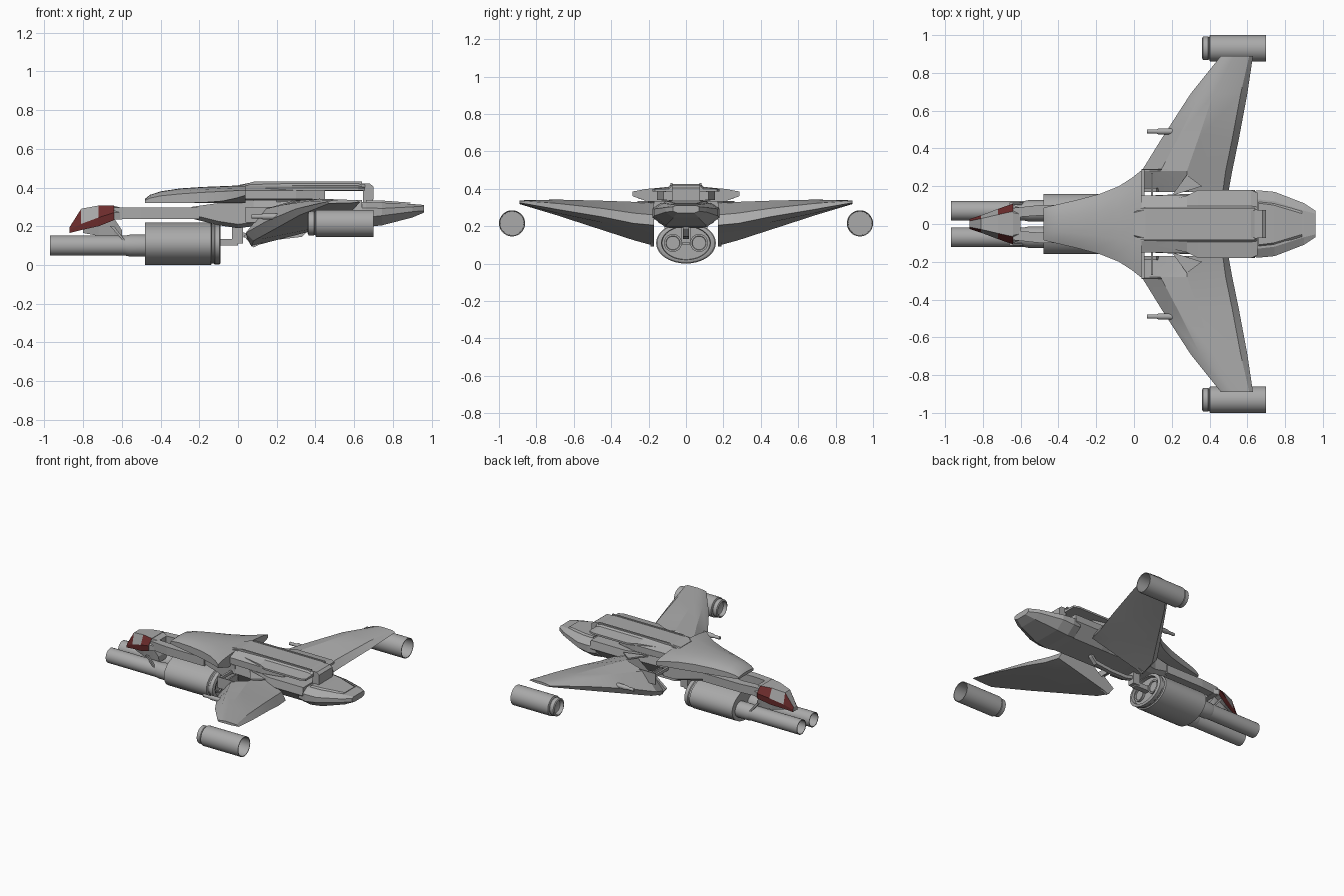
import bpy, bmesh, math

if "Cube" in bpy.data.objects:
    bpy.data.objects.remove(bpy.data.objects["Cube"])


def material(name, rgb):
    m = bpy.data.materials.new(name)
    m.diffuse_color = (*rgb, 1)
    m.use_nodes = True
    m.node_tree.nodes["Principled BSDF"].inputs["Base Color"].default_value = m.diffuse_color
    return m


GREY = material("hull grey", (0.40, 0.40, 0.40))
RED = material("window red", (0.15, 0.025, 0.025))


def finish(name, bm, mirror=False, angle=None):
    """Turn a bmesh into an object, optionally mirrored across y and smoothed."""
    bmesh.ops.remove_doubles(bm, verts=bm.verts, dist=1e-5)
    bmesh.ops.recalc_face_normals(bm, faces=bm.faces)
    me = bpy.data.meshes.new(name)
    bm.to_mesh(me)
    bm.free()
    ob = bpy.data.objects.new(name, me)
    bpy.context.collection.objects.link(ob)
    me.materials.append(GREY)
    if mirror:
        ob.modifiers.new("mirror", "MIRROR").use_axis = (False, True, False)
    if angle:
        bpy.ops.object.select_all(action="DESELECT")
        ob.select_set(True)
        bpy.context.view_layer.objects.active = ob
        bpy.ops.object.shade_smooth_by_angle(angle=math.radians(angle))
    return ob


def loft(name, rings, mirror=False, angle=None):
    """Skin a row of equal-sized closed rings and cap both ends."""
    bm = bmesh.new()
    rows = [[bm.verts.new(p) for p in r] for r in rings]
    n = len(rows[0])
    for a, b in zip(rows, rows[1:]):
        for i in range(n):
            j = (i + 1) % n
            bm.faces.new((a[i], a[j], b[j], b[i]))
    bm.faces.new(rows[0])
    bm.faces.new(rows[-1])
    return finish(name, bm, mirror, angle)


def body(name, stations, angle=None):
    """Symmetric hull: each station is x and a half profile of (y, z) from top to bottom."""
    return loft(name, [[(x, y, z) for y, z in h] + [(x, -y, z) for y, z in reversed(h)]
                       for x, h in stations], angle=angle)


def prism(name, outline, y0, y1, mirror=False):
    """Side outline in x, z stretched from y0 to y1."""
    return loft(name, [[(x, y, z) for x, z in outline] for y in (y0, y1)], mirror)


def box(name, x0, x1, y0, y1, z0, z1, mirror=False):
    return prism(name, [(x0, z0), (x1, z0), (x1, z1), (x0, z1)], y0, y1, mirror)


def lathe(name, profile, y, z, sy=1, sz=1, mirror=False, n=32):
    """Spin an (x, radius) profile about an axis along x."""
    bm = bmesh.new()
    rows = [[bm.verts.new((x, y + r * sy * math.cos(t), z + r * sz * math.sin(t)))
             for t in (2 * math.pi * i / n for i in range(n))] for x, r in profile]
    for a, b in zip(rows, rows[1:]):
        for i in range(n):
            j = (i + 1) % n
            bm.faces.new((a[i], a[j], b[j], b[i]))
    bmesh.ops.remove_doubles(bm, verts=bm.verts, dist=1e-5)
    return finish(name, bm, mirror, 35)


# Upper shell: x, half width, top z, edge top z, edge bottom z
shell = [(-.48, .085, .342, .333, .32), (-.455, .092, .362, .345, .32), (-.40, .105, .38, .357, .32),
         (-.30, .128, .395, .367, .32), (-.18, .160, .403, .375, .322), (-.08, .20, .407, .38, .33),
         (-.01, .245, .41, .384, .345), (.04, .285, .41, .385, .36)]
body("upper_shell", [(x, [(0, t), (w * .4, t - .002), (w * .75, t * .55 + e * .45), (w, e), (w, b),
                          (w * .6, .32), (0, .32)]) for x, w, t, e, b in shell], 30)
body("shell_rear", [(x, [(0, t), (.09, t), (w, .385), (w, .34), (0, .33)])
                    for x, w, t in ((.04, .15, .41), (.3, .155, .405), (.45, .12, .395))])

# Dorsal plate with raised spine and rear hook
body("dorsal_plate", [(x, [(0, t), (a, t), (a + .015, t - .015), (w, .398), (w, .385), (0, .382)])
                      for x, a, w, t in ((.0, .06, .08, .412), (.06, .075, .10, .424),
                                         (.28, .08, .15, .425), (.34, .08, .18, .425),
                                         (.62, .08, .18, .425), (.655, .075, .165, .415))])
prism("rear_hook", [(.62, .42), (.68, .42), (.70, .405), (.70, .34), (.69, .32), (.645, .32),
                    (.645, .385), (.62, .385)], -.075, .075)
prism("spine_rib", [(-.02, .40), (.08, .43), (.64, .43), (.64, .40)], .072, .084, True)

# Lower hull, belly and tail
body("neck_root", [(x, [(0, t), (w, t), (w, b + .02), (w * .7, b), (0, b)]) for x, w, t, b in
                   ((-.24, .09, .30, .24), (-.10, .10, .32, .205), (0, .13, .335, .19), (.08, .15, .335, .2))])
body("mid_body", [(x, [(0, .335), (w, .335), (w + .01, .28), (.10, .2), (0, .2)])
                  for x, w in ((.06, .14), (.30, .15), (.36, .17), (.64, .17))])
body("tail", [(x, [(0, t), (a, t), (w, t - s), (w, b + .05 * k), (w * .62, b), (0, b)])
              for x, a, w, t, s, b, k in ((.60, .13, .17, .325, .03, .2, 1), (.66, .13, .178, .325, .03, .195, 1),
                                          (.745, .12, .17, .322, .03, .205, 1), (.90, .07, .11, .315, .015, .245, .6),
                                          (.96, .055, .07, .31, .006, .27, .2))])
body("tail_cap", [(x, [(0, z), (w, z), (w + .012, .318), (0, .318)])
                  for x, w, z in ((.66, .11, .335), (.74, .10, .333), (.89, .055, .322))])

# Wings: crested section, low thick root, thin high tip
wing = [(.17, [(.05, .13), (.09, .17), (.29, .325), (.47, .26), (.50, .205), (.38, .175), (.07, .095)]),
        (.28, [(.04, .165), (.14, .29), (.28, .33), (.485, .27), (.52, .215), (.40, .19), (.08, .125)]),
        (.45, [(.145, .225), (.23, .31), (.34, .336), (.52, .295), (.555, .25), (.44, .22), (.18, .18)]),
        (.69, [(.30, .29), (.35, .328), (.42, .342), (.565, .322), (.60, .29), (.52, .27), (.32, .258)]),
        (.89, [(.46, .328), (.49, .334), (.53, .338), (.61, .335), (.63, .325), (.58, .32), (.47, .318)])]
loft("wing", [[(x, y, z) for x, z in ring] for y, ring in wing], True, 22)

# Wing root struts, flaps and small guns
box("root_strut", .04, .18, .286, .292, .22, .30, True)
box("root_frame", .04, .055, .14, .29, .27, .29, True)
box("root_brace", .09, .10, .14, .27, .235, .28, True)
loft("root_flap", [[(.20, .15, z), (.36, .20, z), (.28, .26, z)] for z in (.325, .335)], True)
prism("root_fin", [(.03, .15), (.08, .09), (.16, .13), (.12, .22)], .17, .19, True)
lathe("wing_gun", [(.07, 0), (.07, .011), (.12, .011), (.13, .016), (.24, .016), (.24, 0)],
      .49, .25, mirror=True, n=12)

# Wing tip engines, open at the rear
lathe("tip_engine", [(.40, 0), (.385, .045), (.36, .052), (.365, .062), (.392, .063), (.398, .058), (.402, .07),
                     (.70, .07), (.70, .065), (.47, .063), (.47, 0)], .93, .215, mirror=True)

# Main gun drum with rear rim, discs and twin barrels
lathe("gun_drum", [(-.48, 0), (-.48, 1), (-.14, 1), (-.135, .93), (-.125, .93), (-.12, .97), (-.095, .97),
                   (-.09, .9), (-.09, .82), (-.115, .8), (-.115, 0)], 0, .11, .16, .11, n=40)
lathe("drum_disc", [(-.12, .048), (-.10, .048), (-.10, .038), (-.108, .036), (-.108, 0)],
      .07, .11, mirror=True, n=24)
lathe("gun_barrel", [(-.46, .052), (-.97, .052), (-.97, .047), (-.65, .047), (-.65, 0)],
      .07, .10, mirror=True)
lathe("barrel_collar", [(-.58, .052), (-.56, .056), (-.47, .056)], .07, .10, mirror=True)

# Pylon and trailing boom behind the drum
box("drum_pylon", -.03, .025, -.025, .025, .11, .21)
box("drum_shaft", -.12, .0, -.02, .02, .10, .135)
loft("belly_boom", [[(x, -.015, z), (x, .015, z), (x, .015, z + .025), (x, -.015, z + .025)]
                    for x, z in ((0, .15), (.08, .13), (.2, .13), (.33, .145), (.37, .185), (.38, .21))])

# Cockpit: x, half width, top, side break, bottom
cab = [(-.87, .026, .195, .182, .165), (-.81, .046, .29, .212, .18), (-.72, .08, .307, .245, .20),
       (-.64, .108, .308, .27, .232)]
cockpit = body("cockpit", [(x, [(0, t), (w * .62, t), (w, m), (w * .95, b), (0, b)]) for x, w, t, m, b in cab])
cockpit.data.materials.append(RED)
for f in cockpit.data.polygons:
    c = f.center
    if abs(f.normal.y) > .45 and (c.x > -.71 or c.z < .226):
        f.material_index = 1
body("cockpit_back", [(x, [(0, t), (w * .6, t), (w, .27), (w, .235), (0, .235)])
                      for x, w, t in ((-.64, .10, .305), (-.60, .085, .295))])

# Neck booms, chin strut between cockpit and barrels
loft("neck_boom", [[(x, a, .237), (x, b, .237), (x, b, .297), (x, a, .297)]
                   for x, a, b in ((-.64, .035, .085), (-.5, .045, .10), (-.2, .04, .10))], True)
body("chin", [(x, [(0, t), (w, t), (w * .8, b), (0, b)]) for x, w, t, b in
              ((-.80, .03, .185, .165), (-.72, .055, .21, .15), (-.64, .06, .24, .14), (-.60, .05, .18, .135))])
prism("chin_fin", [(-.66, .20), (-.64, .20), (-.57, .11), (-.58, .11)], .10, .115, True)
